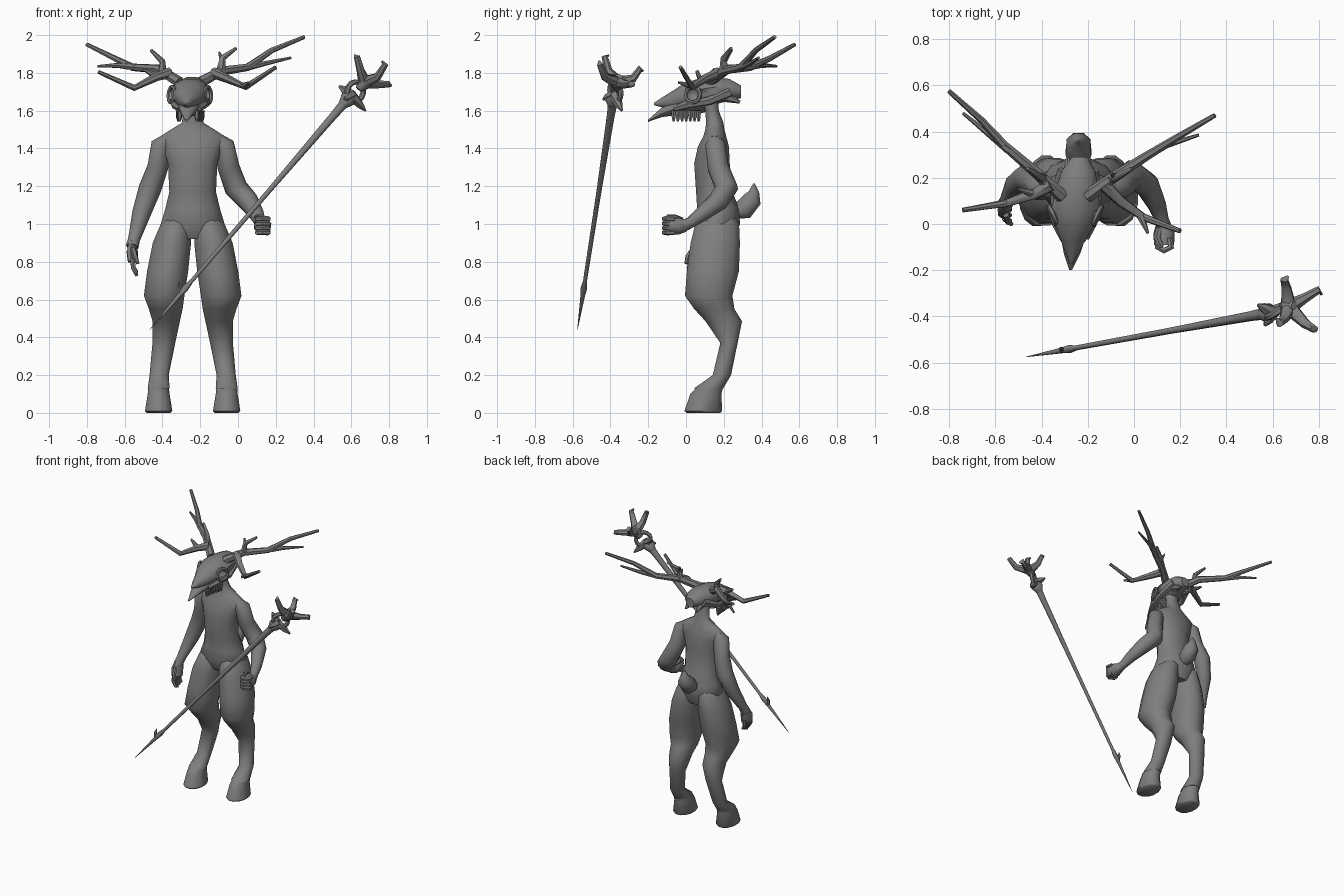
import bpy
import bmesh
import math
from mathutils import Vector, Quaternion

default_cube = bpy.data.objects.get("Cube")
if default_cube:
    bpy.data.objects.remove(default_cube, do_unlink=True)

grey = bpy.data.materials.new("plain grey")
grey.use_nodes = True
grey.diffuse_color = (0.21, 0.21, 0.21, 1)
grey.node_tree.nodes["Principled BSDF"].inputs["Base Color"].default_value = grey.diffuse_color

MID = -0.24  # centre line of the body


def finish(name, bm, angle=50):
    """Turn a bmesh into a smooth-shaded grey object."""
    bmesh.ops.recalc_face_normals(bm, faces=bm.faces)
    mesh = bpy.data.meshes.new(name)
    bm.to_mesh(mesh)
    bm.free()
    mesh.materials.append(grey)
    obj = bpy.data.objects.new(name, mesh)
    bpy.context.collection.objects.link(obj)
    bpy.ops.object.select_all(action="DESELECT")
    obj.select_set(True)
    bpy.context.view_layer.objects.active = obj
    bpy.ops.object.shade_smooth_by_angle(angle=math.radians(angle))
    return obj


def skin(name, rings, angle=50):
    """Bridge equal-sized rings of points and cap both ends."""
    bm = bmesh.new()
    loops = [[bm.verts.new(p) for p in ring] for ring in rings]
    count = len(loops[0])
    for low, high in zip(loops, loops[1:]):
        for i in range(count):
            j = (i + 1) % count
            bm.faces.new((low[i], low[j], high[j], high[i]))
    bm.faces.new(loops[0])
    bm.faces.new(loops[-1])
    return finish(name, bm, angle)


def ellipse(centre, u, v, sides):
    turns = [2 * math.pi * (i + 0.5) / sides for i in range(sides)]
    return [Vector(centre) + u * math.cos(a) + v * math.sin(a) for a in turns]


def column(name, sections, sides=12):
    """Stack level rings given as (height, left, right, front, back)."""
    rings = []
    for z, x0, x1, y0, y1 in sections:
        u, v = Vector(((x1 - x0) / 2, 0, 0)), Vector((0, (y1 - y0) / 2, 0))
        rings.append(ellipse(((x0 + x1) / 2, (y0 + y1) / 2, z), u, v, sides))
    return skin(name, rings)


def tube(name, points, sides=8, flat=1):
    """Sweep a ring along a path of (x, y, z, radius)."""
    path = [Vector(p[:3]) for p in points]
    spin, last, rings = Quaternion(), Vector((0, 0, 1)), []
    for i, p in enumerate(path):
        way = (path[min(i + 1, len(path) - 1)] - path[max(i - 1, 0)]).normalized()
        spin = last.rotation_difference(way) @ spin
        last, r = way, points[i][3]
        rings.append(ellipse(p, spin @ Vector((r * flat, 0, 0)), spin @ Vector((0, r, 0)), sides))
    return skin(name, rings)


def ring(name, centre, facing, major, minor, steps=14):
    """A closed hoop facing along a direction."""
    q = Vector((0, 0, 1)).rotation_difference(Vector(facing).normalized())
    bm = bmesh.new()
    loops = []
    for i in range(steps):
        a = 2 * math.pi * i / steps
        out = Vector((math.cos(a), math.sin(a), 0))
        mid = Vector(centre) + q @ (out * major)
        loops.append([bm.verts.new(p) for p in
                      ellipse(mid, q @ (out * minor), q @ Vector((0, 0, minor)), 6)])
    for i, loop in enumerate(loops):
        after = loops[(i + 1) % steps]
        for k in range(6):
            n = (k + 1) % 6
            bm.faces.new((loop[k], loop[n], after[n], after[k]))
    return finish(name, bm)


# Torso and neck
trunk = [(.92, .1, .08, .26), (1, .175, .04, .29), (1.08, .15, .055, .285), (1.17, .128, .05, .25),
         (1.32, .135, .04, .235), (1.41, .165, .06, .23), (1.465, .175, .09, .215),
         (1.5, .12, .1, .205), (1.535, .06, .105, .2), (1.6, .05, .1, .175), (1.7, .05, .08, .17)]
column("torso", [(z, MID - w, MID + w, a, b) for z, w, a, b in trunk])

# Shaggy thighs, hocks and hooves
shin = [(1.04, .14, .02, .09, .26), (1, .172, .005, .045, .285), (.9, .215, .005, .02, .29),
        (.75, .245, .02, 0, .285), (.62, .262, .04, -.01, .25), (.55, .235, .05, .04, .26),
        (.485, .215, .065, .1, .3), (.37, .215, .09, .18, .275), (.2, .23, .125, .14, .24),
        (.13, .24, .12, .04, .2)]
hoof = [(.14, .238, .125, .06, .2), (.1, .24, .12, .02, .19), (.01, .255, .105, -.012, .195),
        (0, .245, .115, 0, .185)]
for side, s in (("left", 1), ("right", -1)):
    for part, rows in (("leg", shin), ("hoof", hoof)):
        column(f"{side}_{part}", [(z, MID + s * o, MID + s * i, a, b) for z, o, i, a, b in rows])

# Short upturned tail
tube("tail", [(MID, .24, 1.06, .04), (MID, .31, 1.08, .06), (MID, .35, 1.13, .055),
              (MID, .36, 1.17, .03), (MID, .36, 1.215, .004)])

# Arms
tube("left_arm", [(-.11, .15, 1.455, .03), (-.075, .155, 1.42, .055), (-.05, .17, 1.3, .058),
                  (-.01, .215, 1.19, .062), (.055, .17, 1.12, .055), (.1, .08, 1.05, .04),
                  (.12, .02, 1.005, .03), (.13, -.02, .99, .036)], 10)
tube("right_arm", [(-.37, .15, 1.455, .03), (-.405, .155, 1.42, .055), (-.425, .175, 1.3, .055),
                   (-.465, .2, 1.19, .06), (-.51, .17, 1.06, .05), (-.55, .1, .92, .032),
                   (-.56, .08, .88, .034)], 10)

# Closed left hand, holding nothing
tube("left_palm", [(.125, 0, .99, .032), (.13, -.04, .99, .048), (.13, -.09, .99, .045)], 8)
for i in range(4):
    z = .955 + .024 * i
    tube(f"left_finger_{i}", [(.155, -.06, z, .014), (.16, -.1, z, .015), (.13, -.115, z, .014),
                              (.1, -.1, z, .013), (.1, -.07, z, .01)], 6)
tube("left_thumb", [(.11, -.02, 1.02, .015), (.1, -.06, 1.035, .016), (.12, -.1, 1.04, .01)], 6)

# Hanging right hand
tube("right_palm", [(-.555, .09, .91, .03), (-.56, .07, .85, .045), (-.555, .06, .8, .042)], 8, .6)
for i in range(4):
    y = .025 + .023 * i
    tube(f"right_finger_{i}", [(-.558, y, .82, .014), (-.555, y - .005, .77, .014),
                               (-.535, y - .01, .725 + .01 * abs(i - 1), .009)], 6)
tube("right_thumb", [(-.555, .04, .87, .014), (-.545, .01, .83, .014), (-.53, 0, .79, .009)], 6)


# Skull, lofted from the back of the head to the muzzle
def head_x(y):
    return -.258 + .08 * y


def muzzle(name, rows, sides=12):
    rings = [ellipse((head_x(y), y, z), Vector((w, 0, 0)), Vector((0, 0, h)), sides)
             for y, z, w, h in rows]
    return skin(name, rings, 35)


skull = muzzle("skull", [(.29, 1.7, .035, .035), (.23, 1.71, .075, .06), (.15, 1.705, .095, .075),
                         (.06, 1.69, .108, .08), (-.01, 1.68, .085, .068), (-.07, 1.655, .055, .052),
                         (-.12, 1.645, .032, .03), (-.17, 1.635, .006, .006)])
muzzle("upper_jaw", [(.1, 1.63, .07, .04), (.02, 1.62, .075, .05), (-.06, 1.62, .055, .045),
                     (-.13, 1.59, .036, .026), (-.2, 1.547, .006, .006)])
for side, s in (("left", 1), ("right", -1)):
    spot = Vector((head_x(.04) + s * .1, .035, 1.685))
    # Eye socket cut into the skull, with a bony rim
    bm = bmesh.new()
    bmesh.ops.create_uvsphere(bm, u_segments=14, v_segments=8, radius=.042)
    bmesh.ops.translate(bm, vec=spot, verts=bm.verts)
    cutter = finish("socket_cutter", bm)
    cut = skull.modifiers.new("socket", "BOOLEAN")
    cut.operation, cut.object = "DIFFERENCE", cutter
    bpy.context.view_layer.objects.active = skull
    bpy.ops.object.modifier_apply(modifier=cut.name)
    bpy.data.objects.remove(cutter, do_unlink=True)
    ring(f"{side}_socket_rim", spot - Vector((s * .004, 0, 0)), (s, -.45, .1), .042, .011)
    # Cheek, teeth and the bony point behind the jaw
    for i in range(7):
        y = -.065 + .022 * i
        x = head_x(y) + s * (.045 + .003 * i)
        tube(f"{side}_tooth_{i}", [(x, y, 1.6, .014), (x, y, 1.565, .012), (x, y, 1.543, .006)], 6)
    tube(f"{side}_cheek", [(head_x(.2) + s * .06, .23, 1.7, .03), (head_x(.1) + s * .09, .12, 1.65, .022),
                           (head_x(0) + s * .075, 0, 1.63, .022), (head_x(0) + s * .05, -.06, 1.61, .015)], 6)
    tube(f"{side}_skull_point", [(head_x(.2) + s * .04, .2, 1.68, .035),
                                 (head_x(.2) + s * .045, .285, 1.645, .008)], 6)

# Antlers: each branch is a path, thinning evenly to its tip
branches = {
    "left_beam": (.03, [(-.2, .12, 1.75), (-.09, .2, 1.81), (.05, .29, 1.83), (.18, .37, 1.92), (.35, .47, 1.99)]),
    "left_fork": (.02, [(.03, .28, 1.825), (.14, .34, 1.85), (.28, .385, 1.88)]),
    "left_tine": (.025, [(-.09, .2, 1.81), (-.08, .2, 1.88), (-.01, .24, 1.93)]),
    "left_spur": (.016, [(-.08, .2, 1.86), (-.1, .22, 1.91)]),
    "left_brow": (.03, [(-.13, .17, 1.8), (-.06, .1, 1.77), (.04, .03, 1.725), (.2, -.03, 1.83)]),
    "left_brow_spur": (.018, [(.03, .03, 1.73), (.06, -.04, 1.75)]),
    "right_beam": (.03, [(-.31, .12, 1.75), (-.42, .22, 1.82), (-.56, .34, 1.83), (-.66, .45, 1.88), (-.8, .575, 1.95)]),
    "right_fork": (.02, [(-.54, .32, 1.83), (-.64, .4, 1.84), (-.74, .48, 1.835)]),
    "right_tine": (.025, [(-.4, .2, 1.81), (-.4, .2, 1.86), (-.46, .24, 1.92)]),
    "right_brow": (.03, [(-.36, .17, 1.8), (-.43, .13, 1.78), (-.55, .09, 1.72), (-.74, .06, 1.805)]),
    "right_brow_spur": (.02, [(-.43, .13, 1.78), (-.5, .15, 1.82)]),
}
for name, (thick, path) in branches.items():
    last = len(path) - 1
    tube(name + "_antler", [(*p, thick * (1 - .65 * i / last)) for i, p in enumerate(path)], 7)

# Staff: a tapering shaft with a barb near the point
foot, top = Vector((-.467, -.575, .44)), Vector((.58, -.385, 1.66))
axis = (top - foot).normalized()
shaft = [(0, .001), (.15, .013), (.18, .018), (.21, .011), (.6, .014), (.93, .022), (1, .028)]
tube("staff_shaft", [(*foot.lerp(top, t), r) for t, r in shaft])
tube("staff_barb", [(*foot.lerp(top, .15), .012), (-.315, -.54, .665, .01), (-.31, -.535, .69, .002)], 6)

# Staff head: open hoop, knuckle and curling claws
collar = top + axis * .03
tube("staff_collar", [(*(top - axis * .05), .022), (*top, .045), (*collar, .03)], 8)
hub = Vector((.67, -.36, 1.75))
ring("staff_hoop", top.lerp(hub, .45), (.55, -.8, -.1), .052, .015)
tube("staff_knuckle", [(*(hub - axis * .05), .02), (*hub, .045), (*(hub + axis * .04), .02)], 8)
claws = [((.65, -.41, 1.81), (.63, -.43, 1.885)), ((.74, -.43, 1.78), (.78, -.455, 1.845)),
         ((.74, -.32, 1.74), (.8, -.285, 1.74)), ((.66, -.28, 1.77), (.65, -.24, 1.825))]
for i, (bend, tip) in enumerate(claws):
    curl = Vector(tip) + (Vector(tip) - hub).cross(axis).normalized() * .025
    tube(f"staff_claw_{i}", [(*hub, .035), (*bend, .022), (*tip, .017), (*curl, .006)], 7)
for i, tip in enumerate([(.535, -.35, 1.73), (.565, -.44, 1.66), (.675, -.34, 1.6)]):
    tube(f"staff_thorn_{i}", [(*collar, .03), (*collar.lerp(Vector(tip), .6), .022), (*tip, .006)], 6)
